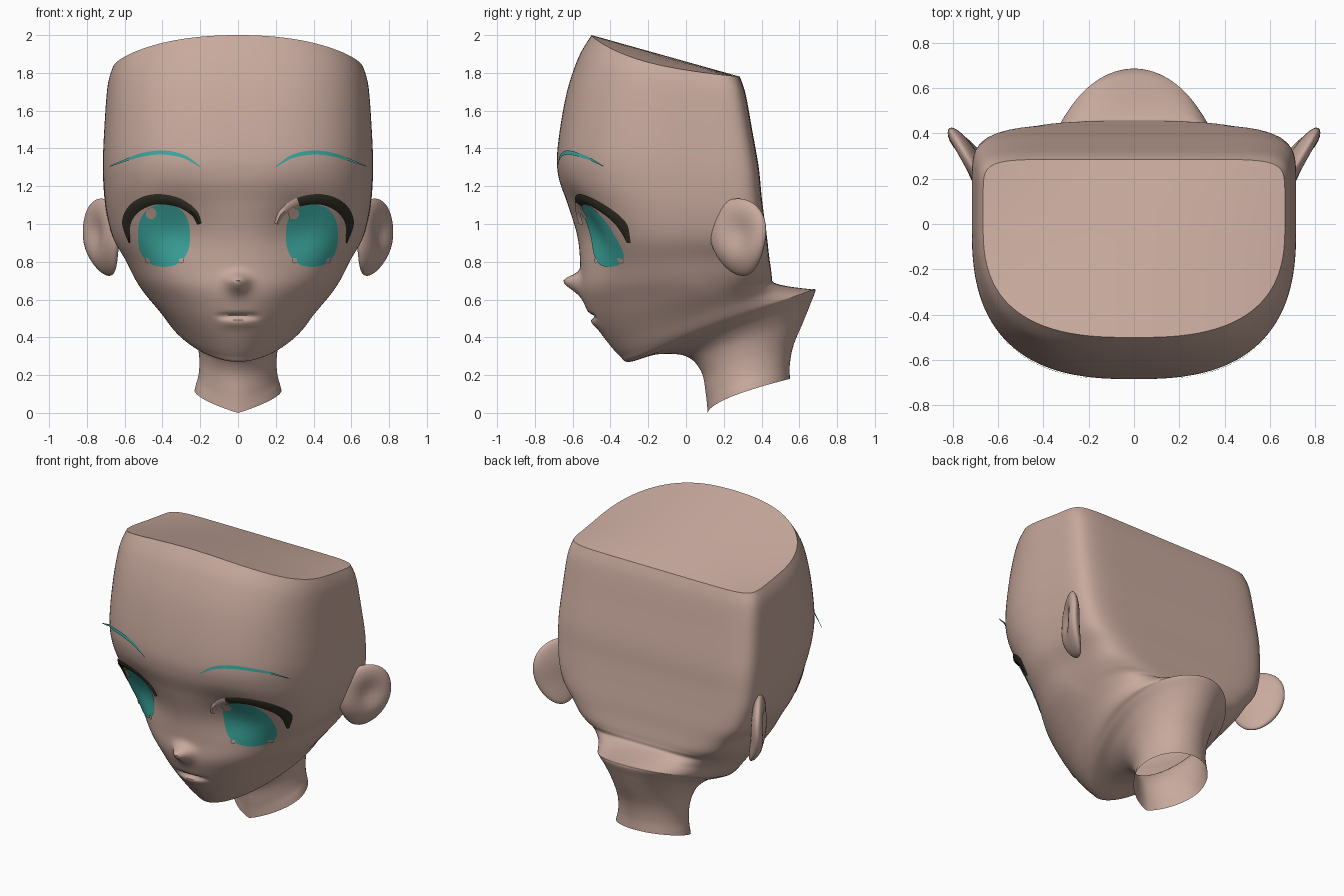
import bpy, bmesh, math
from mathutils import Vector, Matrix
from mathutils.bvhtree import BVHTree

if "Cube" in bpy.data.objects:
    bpy.data.objects.remove(bpy.data.objects["Cube"])


def material(name, rgb):
    m = bpy.data.materials.new(name)
    m.use_nodes = True
    m.diffuse_color = (*rgb, 1)
    m.node_tree.nodes["Principled BSDF"].inputs["Base Color"].default_value = (*rgb, 1)
    return m


SKIN = material("skin", (.58, .40, .34))
TEAL = material("teal", (.05, .43, .38))
DARK = material("dark_lash", (.03, .028, .018))


def make(name, verts, faces, mats, angle=40):
    mesh = bpy.data.meshes.new(name)
    mesh.from_pydata(verts, [], faces)
    for m in mats:
        mesh.materials.append(m)
    obj = bpy.data.objects.new(name, mesh)
    bpy.context.collection.objects.link(obj)
    bpy.ops.object.select_all(action='DESELECT')
    obj.select_set(True)
    bpy.context.view_layer.objects.active = obj
    bpy.ops.object.shade_smooth_by_angle(angle=math.radians(angle))
    return obj


def catmull(a, b, c, d, t):
    return [(2*q + (r-p)*t + (2*p - 5*q + 4*r - s)*t*t + (3*q - p - 3*r + s)*t**3) / 2
            for p, q, r, s in zip(a, b, c, d)]


def smooth_path(points, steps):
    """Points along a smooth curve through the given control points."""
    last = len(points) - 1
    out = []
    for k in range(last):
        near = [points[max(0, min(last, k + o))] for o in (-1, 0, 1, 2)]
        out += [catmull(*near, j / steps) for j in range(steps)]
    return out + [points[last]]


def ease(value):
    t = max(0, min(1, value))
    return t * t * (3 - 2 * t)


# Head: tilted rings from crown to neck opening
# (front y, front z, back y, back z, half width)
RINGS = [
    (-.5, 2, .285, 1.78, .665), (-.57, 1.88, .315, 1.69, .69),
    (-.635, 1.68, .35, 1.5, .705), (-.68, 1.4, .385, 1.3, .715),
    (-.675, 1.25, .4, 1.15, .71), (-.625, 1.1, .415, 1.03, .695),
    (-.575, .93, .43, .92, .66), (-.56, .78, .44, .83, .595),
    (-.56, .66, .45, .76, .55), (-.535, .57, .455, .72, .515),
    (-.49, .48, .465, .69, .475), (-.42, .38, .54, .67, .42),
    (-.35, .3, .655, .655, .37), (-.3, .27, .685, .65, .325),
    (-.15, .31, .66, .58, .27), (0, .3, .62, .48, .225),
    (.08, .22, .57, .36, .205), (.105, .1, .55, .26, .21),
    (.115, 0, .55, .18, .23),
]
COLS, STEPS = 160, 8


def features(x, y, z):
    """Nose, eye sockets and mouth crease pushed into the front of the face."""
    if y > -.1:
        return y
    up = .035 if z > .7 else .06
    y -= .088 * math.exp(-(x / .055)**2 - ((z - .7) / up)**2)
    y += .06 * math.exp(-((abs(x) - .33) / .16)**2 - ((z - .96) / .18)**2)
    lip = max(0, 1 - (x / .12)**2)
    crease = .028 * math.exp(-((z - .512) / .013)**2)
    lower_lip = .012 * math.exp(-((z - .475) / .025)**2)
    return y + lip * (crease - lower_lip)


def ring_points(ring, row, scale=1):
    yf, zf, yb, zb, w = ring
    yc = .33 * ease((row - 6) / 9)               # widest point moves back to the neck
    front_power = 2.7 - .9 * ease((row - 2.5) / 7)
    back_power = 9 - 7 * ease((row - 4) / 8)     # boxy skull to round neck
    drop = .075 * max(0, 1 - row / 3)            # crown falls towards the sides
    bend = 1 - .4 * max(0, min(1, row - 16.5))   # curved neck opening
    pts = []
    for i in range(COLS):
        a = math.tau * i / COLS
        c, s = math.cos(a), math.sin(a)
        n, depth = (back_power, yb - yc) if s > 0 else (front_power, yc - yf)
        r = scale / (abs(c)**n + abs(s)**n)**(1 / n)
        x, y = w * r * c, yc + depth * r * s
        t = max(0, min(1, (y - yf) / (yb - yf)))
        z = zf + (zb - zf) * t**bend - drop * (x / w)**2 * (1 - t * t)
        pts.append((x, features(x, y, z), z))
    return pts


loops = [ring_points(RINGS[0], 0, s) for s in (.08, .25, .45, .65, .82, .94, .985)]
loops += [ring_points(r, k / STEPS) for k, r in enumerate(smooth_path(RINGS, STEPS))]
head_verts = [p for loop in loops for p in loop]
head_faces = [tuple(range(COLS))]
for r in range(len(loops) - 1):
    for i in range(COLS):
        j = (i + 1) % COLS
        a, b = r * COLS, (r + 1) * COLS
        head_faces.append((a + i, b + i, b + j, a + j))
make("head_and_neck", head_verts, head_faces, [SKIN], 50)
tree = BVHTree.FromPolygons(head_verts, head_faces)


def on_face(x, z, lift):
    hit = tree.ray_cast(Vector((x, -2, z)), Vector((0, 1, 0)))[0]
    return (x, (hit.y if hit else -.3) - lift, z)


def disc(name, cx, cz, rx, rz, power, lift, mat):
    """Filled rounded outline draped over the face."""
    n, layers = 40, 8
    verts, faces = [on_face(cx, cz, lift)], []
    for k in range(layers):
        for i in range(n):
            a = math.tau * i / n
            c, s = math.cos(a), math.sin(a)
            r = (k + 1) / layers / (abs(c)**power + abs(s)**power)**(1 / power)
            verts.append(on_face(cx + rx*r*c, cz + rz*r*s, lift))
    for i in range(n):
        j = (i + 1) % n
        faces.append((0, 1 + i, 1 + j))
        for k in range(layers - 1):
            a, b = 1 + k*n, 1 + (k+1)*n
            faces.append((a + i, b + i, b + j, a + j))
    make(name, verts, faces, [mat])


def strip(name, side, path, place, mats):
    """Tapered band along a smooth path of (x, z, half width), raised in its middle."""
    pts = smooth_path(path, 8)
    verts, faces = [], []
    for i, (px, pz, w) in enumerate(pts):
        a, b = pts[max(0, i-1)], pts[min(len(pts)-1, i+1)]
        d = Vector((b[0] - a[0], b[1] - a[1])).normalized()
        for off in (-1, 0, 1):
            verts.append(place(side * (px - d.y*w*off), pz + d.x*w*off, off))
    for i in range(len(pts) - 1):
        for c in (3*i, 3*i + 1):
            f = (c, c + 3, c + 4, c + 1)
            faces.append(f if side > 0 else f[::-1])
    return make(name, verts, faces, mats, 60)


def brow_place(x, z, off):
    return (x, min(.55 * x * x - .69, on_face(x, z, .006)[1]), z)


def lash_place(x, z, off):
    return on_face(x, z, .007 if off else .022)


LASH = [(.205, 1, .012), (.235, 1.06, .018), (.32, 1.115, .024), (.44, 1.13, .028),
        (.54, 1.09, .03), (.59, 1.01, .024), (.575, .9, .004)]
BROW = [(.2, 1.303, .002), (.29, 1.358, .009), (.4, 1.378, .011),
        (.52, 1.363, .009), (.68, 1.305, .002)]

for side, tag in ((1, "left"), (-1, "right")):
    # Eyes
    disc(tag + "_iris", side * .392, .938, .138, .165, 2.4, .006, TEAL)
    disc(tag + "_eye_shine", .295 if side > 0 else -.46, 1.055, .028, .03, 2, .012, SKIN)
    for end, dx in (("a", -.09), ("b", .09)):
        disc(tag + "_small_shine_" + end, side * .39 + dx, .806, .013, .014, 2, .012, SKIN)

    # Lashes; the left one has a skin-coloured inner end
    lash = strip(tag + "_upper_lash", side, LASH, lash_place, [DARK, SKIN])
    for f in lash.data.polygons:
        f.material_index = int(0 < f.center.x < .32)

    # Eyebrows
    strip(tag + "_eyebrow", side, BROW, brow_place, [TEAL])

    # Ears: flattened shells with a hollow, flaring backwards
    bm = bmesh.new()
    bmesh.ops.create_uvsphere(bm, u_segments=32, v_segments=20, radius=1)
    for v in bm.verts:
        x, y, z = v.co
        hollow = .8 * math.exp(-((y - .1)**2 + (z - .1)**2) / .22) if x > 0 else 0
        lobe = max(0, -z)**2
        v.co = ((x - hollow - lobe) * .05, y * .17 * (1 + .18 * z), z * .205)
    turn = Matrix.Translation((.725, .275, .93)) @ Matrix.Rotation(math.radians(-31), 4, 'Z')
    bmesh.ops.transform(bm, matrix=turn, verts=bm.verts)
    if side < 0:
        bmesh.ops.scale(bm, vec=(-1, 1, 1), verts=bm.verts)
        bmesh.ops.reverse_faces(bm, faces=bm.faces)
    bm.verts.index_update()
    make(tag + "_ear", [v.co[:] for v in bm.verts],
         [[v.index for v in f.verts] for f in bm.faces], [SKIN], 60)
    bm.free()
